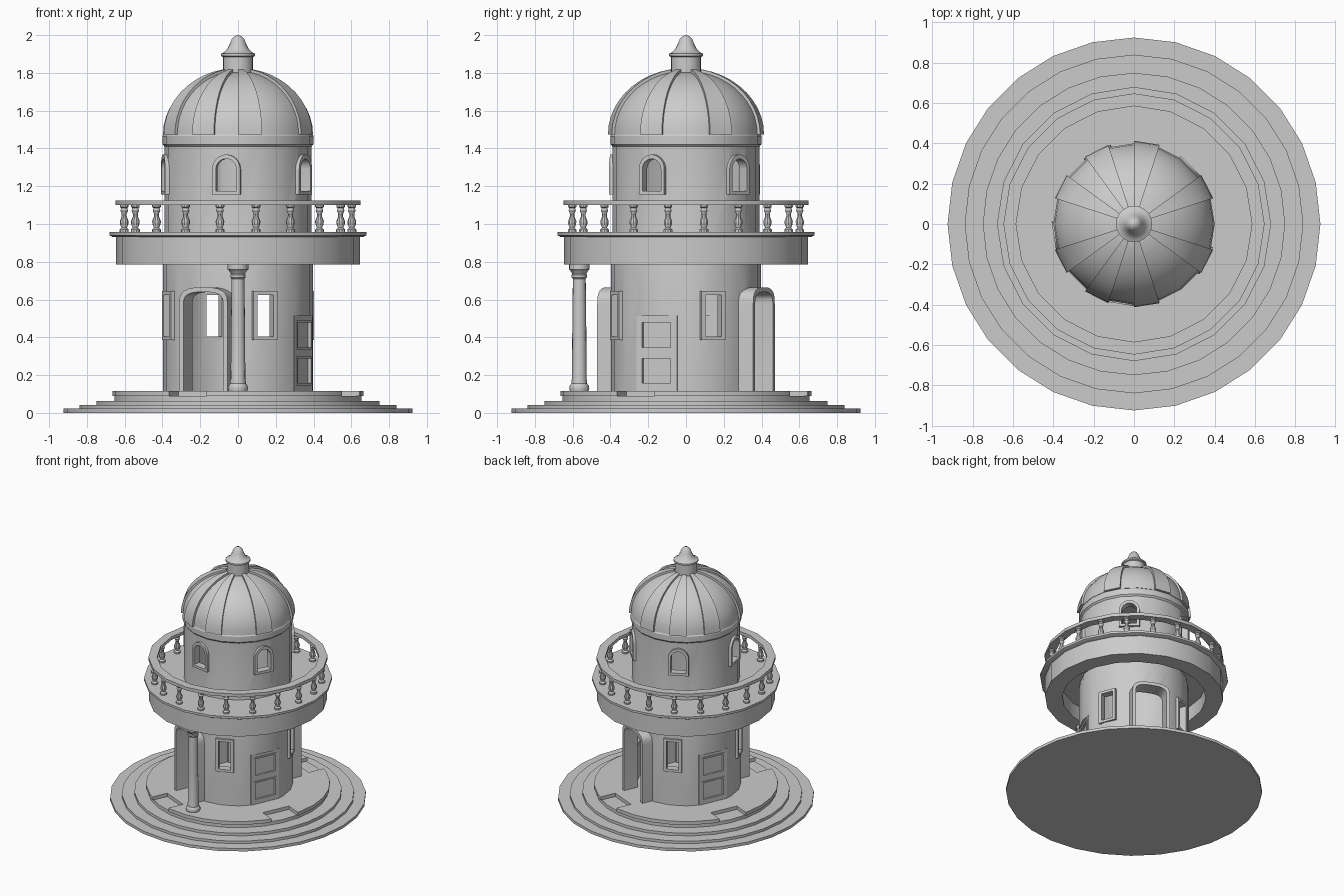
import bpy, bmesh
from math import sin, cos, pi, radians

if "Cube" in bpy.data.objects:
    bpy.data.objects.remove(bpy.data.objects["Cube"])


def finish(name, bm, smooth=True):
    bmesh.ops.remove_doubles(bm, verts=bm.verts, dist=1e-5)
    bmesh.ops.recalc_face_normals(bm, faces=bm.faces)
    me = bpy.data.meshes.new(name)
    bm.to_mesh(me)
    bm.free()
    ob = bpy.data.objects.new(name, me)
    bpy.context.collection.objects.link(ob)
    if smooth:
        bpy.ops.object.select_all(action='DESELECT')
        ob.select_set(True)
        bpy.context.view_layer.objects.active = ob
        bpy.ops.object.shade_smooth_by_angle(angle=radians(30))
    return ob


def skin(bm, rows, wrap):
    """Quads between successive rows of points; each row is a closed loop."""
    vs = [[bm.verts.new(p) for p in row] for row in rows]
    n = len(vs[0])
    for i in range(len(vs) if wrap else len(vs) - 1):
        a, b = vs[i], vs[(i + 1) % len(vs)]
        for j in range(n):
            k = (j + 1) % n
            bm.faces.new((a[j], a[k], b[k], b[j]))
    return vs


def lathe(name, profile, n, ring=False, at=(0, 0)):
    """Revolve (r, z) points; solid ends are capped unless the profile is a ring."""
    bm = bmesh.new()
    rows = [[(at[0] + r * cos(2 * pi * j / n), at[1] + r * sin(2 * pi * j / n), z)
             for j in range(n)] for r, z in profile]
    vs = skin(bm, rows, ring)
    if not ring:
        bm.faces.new(vs[0])
        bm.faces.new(vs[-1])
    return finish(name, bm)


def place(ang, pts, d):
    a = radians(ang)
    return [(d * cos(a) - u * sin(a), d * sin(a) + u * cos(a), z) for u, z in pts]


def add_prism(bm, ang, pts, d0, d1):
    vs = skin(bm, [place(ang, pts, d0), place(ang, pts, d1)], False)
    bm.faces.new(vs[0])
    bm.faces.new(vs[1])


def frame(name, ang, outer, inner, d0, d1):
    bm = bmesh.new()
    skin(bm, [place(ang, outer, d0), place(ang, outer, d1),
              place(ang, inner, d1), place(ang, inner, d0)], True)
    return finish(name, bm)


def rect(w, z0, z1):
    return [(-w, z0), (w, z0), (w, z1), (-w, z1)]


def arch(w, z0, spring, top, power=1.0, n=12):
    pts = [(-w, z0), (w, z0)]
    for i in range(n + 1):
        c, s = cos(pi * i / n), sin(pi * i / n)
        pts.append((w * (abs(c) ** power) * (1 if c > 0 else -1),
                    spring + (top - spring) * max(s, 0) ** power))
    return pts


def cut(ob, shapes):
    for ang, pts, d0, d1 in shapes:
        bm = bmesh.new()
        add_prism(bm, ang, pts, d0, d1)
        cutter = finish("cutter", bm, False)
        cutter.hide_render = True
        mod = ob.modifiers.new("cut", 'BOOLEAN')
        mod.operation, mod.solver, mod.object = 'DIFFERENCE', 'EXACT', cutter
        bpy.context.view_layer.objects.active = ob
        bpy.ops.object.modifier_apply(modifier=mod.name)
        bpy.data.objects.remove(cutter)


ARCHES, DOORS = (66, 246), (156, 336)
WINDOWS = (21, 111, 201, 291)
UPPER = [45 + 72 * i for i in range(5)]

# stepped round base
for i, (r, z0, z1) in enumerate([(.925, 0, .022), (.84, .022, .042), (.75, .042, .064), (.655, .064, .09)]):
    lathe(f"base_step_{i}", [(r, z0), (r, z1)], 28)

# platform with entrance notches
platform = lathe("platform", [(.665, .09), (.665, .117)], 28)
cut(platform, [(a, rect(.11, .085, .2), .53, .8) for a in ARCHES + DOORS])

# hollow tower wall with all openings
door_hole, arch_in, arch_out = rect(.118, .1, .515), arch(.115, .117, .58, .64, .7), arch(.14, .117, .58, .665, .7)
win_in, win_out = rect(.045, .405, .625), rect(.068, .385, .645)
up_in, up_out = arch(.055, 1.175, 1.29, 1.345), arch(.075, 1.155, 1.29, 1.368)
wall = lathe("tower_wall", [(.397, .11), (.397, .85), (.389, .9), (.389, 1.43), (.355, 1.43), (.355, .11)], 20, True)
cut(wall, [(a, arch(.125, .1, .58, .65, .7), .2, .6) for a in ARCHES]
    + [(a, door_hole, .2, .6) for a in DOORS]
    + [(a, rect(.055, .395, .635), .2, .6) for a in WINDOWS]
    + [(a, arch(.063, 1.165, 1.29, 1.355), .2, .6) for a in UPPER])

# entrance arches, window frames
for a in ARCHES:
    frame("entrance_arch", a, arch_out, arch_in, .335, .452)
for a in WINDOWS:
    frame("lower_window_frame", a, win_out, win_in, .35, .405)
for a in UPPER:
    frame("upper_window_frame", a, up_out, up_in, .345, .402)

# doors: slab, rim and two recessed panels
for a in DOORS:
    bm = bmesh.new()
    add_prism(bm, a, door_hole, .345, .38)
    door = finish("door", bm, False)
    cut(door, [(a, rect(.09, z0, z1), .37, .5) for z0, z1 in ((.15, .295), (.34, .485))])
    for z0, z1 in ((.15, .295), (.34, .485)):
        frame("door_panel_trim", a, rect(.095, z0 - .005, z1 + .005), rect(.083, z0 + .007, z1 - .007), .365, .385)

# single column under the balcony
lathe("column", [(.05, .117), (.053, .13), (.05, .145), (.042, .155), (.042, .165), (.039, .18), (.037, .45),
                 (.034, .71), (.041, .718), (.041, .73), (.037, .735), (.048, .755), (.055, .76), (.055, .785)],
      16, at=(0, -.565))

# balcony drum and floor
lathe("balcony_drum", [(.645, .785), (.645, .935), (.38, .935), (.38, .9), (.52, .9), (.52, .785)], 20, True)
lathe("balcony_floor", [(.665, .932), (.68, .94), (.68, .957), (.38, .957), (.38, .932)], 20, True)

# railing
lathe("handrail", [(.648, 1.1), (.648, 1.125), (.585, 1.125), (.585, 1.1)], 20, True)
baluster = [(.024, .955), (.024, .97), (.014, .98), (.022, 1.0), (.023, 1.015), (.013, 1.04),
            (.013, 1.055), (.02, 1.07), (.016, 1.085), (.023, 1.09), (.023, 1.102)]
for i in range(20):
    t = radians(9 + 18 * i)
    lathe("baluster", baluster, 10, at=(.61 * cos(t), .61 * sin(t)))

# cornice
lathe("cornice", [(.389, 1.41), (.4, 1.422), (.4, 1.465), (.392, 1.478)], 20)

# dome
def dome_pts(off, n=10):
    return [((.397 + off) * cos(i / n * 1.36), 1.475 + (.335 + off) * sin(i / n * 1.36)) for i in range(n + 1)]


lathe("dome", dome_pts(0), 20)

# raised dome panels
for c in (27, 81, 117, 153, 207, 243, 279, 333):
    a, b = radians(c - 9), radians(c + 9)
    rows = []
    for (ro, zo), (ri, zi) in zip(dome_pts(.016), dome_pts(-.01)):
        rows.append([(ro * cos(a), ro * sin(a), zo), (ro * cos(b), ro * sin(b), zo),
                     (ri * cos(b), ri * sin(b), zi), (ri * cos(a), ri * sin(a), zi)])
    bm = bmesh.new()
    vs = skin(bm, rows, False)
    bm.faces.new(vs[0])
    bm.faces.new(vs[-1])
    finish("dome_panel", bm)

# finial
lathe("finial", [(.08, 1.79), (.08, 1.885), (.09, 1.89), (.09, 1.902), (.075, 1.908), (.057, 1.925),
                 (.042, 1.955), (.033, 1.98), (.018, 1.995), (.003, 2.0)], 20)
